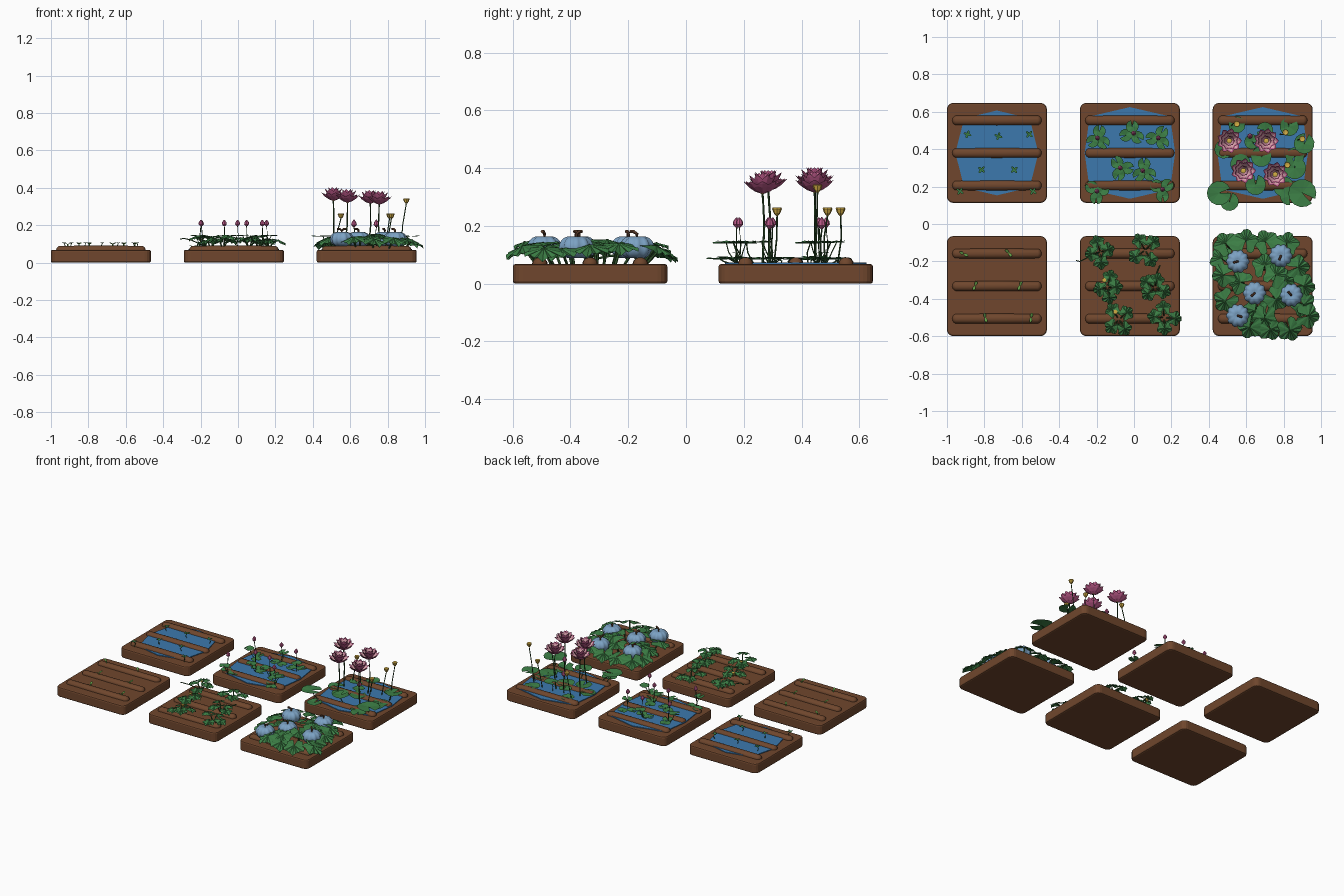
import bpy, bmesh, random
from math import sin, cos, pi, atan2, hypot, radians
from mathutils import Matrix, Vector

random.seed(4)
if "Cube" in bpy.data.objects:
    bpy.data.objects.remove(bpy.data.objects["Cube"], do_unlink=True)

COLOURS = {
    "soil": (.16, .062, .026), "water": (.045, .19, .42), "leaf green": (.045, .21, .06),
    "stem green": (.03, .09, .025), "sprout green": (.12, .33, .06), "petal pink": (.5, .1, .25),
    "pale pink": (.75, .38, .44), "pollen yellow": (.65, .42, .06),
    "gourd blue": (.2, .36, .55), "woody brown": (.12, .05, .025)}
MATS = {}
for name, rgb in COLOURS.items():
    m = bpy.data.materials.new(name)
    m.use_nodes = True
    m.diffuse_color = (*rgb, 1)
    m.node_tree.nodes["Principled BSDF"].inputs["Base Color"].default_value = (*rgb, 1)
    MATS[name] = m


def finish(bm, name, mat, smooth=False):
    """Turn a bmesh into a named object of one colour."""
    mesh = bpy.data.meshes.new(name)
    bm.to_mesh(mesh)
    bm.free()
    mesh.materials.append(MATS[mat])
    for p in mesh.polygons:
        p.use_smooth = smooth
    ob = bpy.data.objects.new(name, mesh)
    bpy.context.collection.objects.link(ob)
    return ob


def loft(bm, rings, closed=True):
    """Skin a list of point rings with quads."""
    rows = [[bm.verts.new(p) for p in ring] for ring in rings]
    n = len(rows[0])
    for a, b in zip(rows, rows[1:]):
        for i in range(n if closed else n - 1):
            j = (i + 1) % n
            bm.faces.new((a[i], a[j], b[j], b[i]))
    return rows


def tube(bm, pts, r, n=5):
    pts = [Vector(p) for p in pts]
    rings = []
    for i, p in enumerate(pts):
        d = pts[min(i + 1, len(pts) - 1)] - pts[max(i - 1, 0)]
        q = d.to_track_quat('Z', 'Y')
        rings.append([p + q @ Vector((r * cos(k * 2 * pi / n), r * sin(k * 2 * pi / n), 0)) for k in range(n)])
    rows = loft(bm, rings)
    bm.faces.new(rows[0][::-1])
    bm.faces.new(rows[-1])


def stem(bm, a, b, r):
    """Gently bent stalk from a to b."""
    a, b = Vector(a), Vector(b)
    mid = a.lerp(b, .55) + Vector((random.uniform(-.008, .008), random.uniform(-.008, .008), 0))
    tube(bm, (a, mid, b), r)


def lathe(bm, profile, pos, n=8):
    x, y, z = pos
    rows = loft(bm, [[(x + r * cos(k * 2 * pi / n), y + r * sin(k * 2 * pi / n), z + h)
                      for k in range(n)] for r, h in profile])
    bm.faces.new(rows[0][::-1])
    bm.faces.new(rows[-1])


def fan(bm, rim, mat, closed=False):
    c = bm.verts.new(mat @ Vector((0, 0, 0)))
    vs = [bm.verts.new(mat @ Vector(p)) for p in rim]
    for a, b in zip(vs, vs[1:] + (vs[:1] if closed else [])):
        bm.faces.new((c, a, b))


def pad(bm, x, y, z, r, yaw):
    """Round floating leaf with a notch."""
    angles = [.2 + (2 * pi - .4) * k / 13 for k in range(14)]
    rim = [(r * cos(t), r * sin(t), .004 + .003 * sin(3 * t)) for t in angles]
    fan(bm, rim, Matrix.Translation((x, y, z)) @ Matrix.Rotation(yaw, 4, 'Z'))


def vine_leaf(bm, x, y, z, r, yaw, tilt):
    """Five-lobed drooping leaf, notched at its stalk."""
    rim = []
    for k in range(21):
        t = -pi * .93 + 2 * pi * .93 * k / 20
        rr = r * (.87 + .13 * cos(5 * t))
        rim.append((rr * cos(t), rr * sin(t), -.25 * rr - .006 * cos(10 * t)))
    fan(bm, rim, Matrix.Translation((x, y, z)) @ Matrix.Rotation(yaw, 4, 'Z') @ Matrix.Rotation(tilt, 4, 'Y'))


def oval(bm, x, y, z, length, yaw, rise=.3):
    """Small seedling leaf growing outward from a point."""
    rim = [(length * (.5 - .5 * cos(t)), length * .3 * sin(t), rise * length * (.5 - .5 * cos(t)))
           for t in [2 * pi * k / 8 for k in range(1, 8)]]
    fan(bm, rim, Matrix.Translation((x, y, z)) @ Matrix.Rotation(yaw, 4, 'Z'), True)


def petal(bm, pos, yaw, length, width, lean, shrink=1, inset=0):
    """Cupped, pointed petal; lean is its angle from upright."""
    mat = Matrix.Translation(pos) @ Matrix.Rotation(yaw, 4, 'Z')
    rows = []
    for t, w in ((.05, .3), (.35, .85), (.65, 1), (.85, .6), (1, .04)):
        a = lean * (1.25 - .35 * t)
        d, h, hw = length * shrink * t * sin(a), length * shrink * t * cos(a), width * w * shrink
        rows.append([mat @ Vector((d - inset - .3 * abs(s) * hw * cos(a), s * hw,
                                   h + inset + .3 * abs(s) * hw * sin(a))) for s in (-1, 0, 1)])
    loft(bm, rows, False)


COLS, FRONT, BACK = (-.733, -.022, .688), -.332, .38
SOIL_Z, ROW_Z = .068, .09

# Raised beds, planting ridges
for stage, cx in zip(("seedling", "young", "mature"), COLS):
    for kind, cy in (("gourd", FRONT), ("lotus", BACK)):
        bm = bmesh.new()
        bmesh.ops.create_cube(bm, size=1, matrix=Matrix.Translation((cx, cy, SOIL_Z / 2))
                              @ Matrix.Diagonal((.535, .535, SOIL_Z, 1)))
        upright = [e for e in bm.edges if abs(e.verts[0].co.z - e.verts[1].co.z) > .01]
        bmesh.ops.bevel(bm, geom=upright, offset=.035, segments=4, profile=.5, affect='EDGES')
        bed = finish(bm, f"{stage}_{kind}_bed", "soil")
        mod = bed.modifiers.new("soft_edges", 'BEVEL')
        mod.width, mod.segments, mod.limit_method, mod.angle_limit = .009, 2, 'ANGLE', radians(50)
        bm = bmesh.new()
        for dy in (-.174, 0, .174):
            made = bmesh.ops.create_uvsphere(bm, u_segments=16, v_segments=10, radius=.027)
            for v in made["verts"]:
                side = .212 if v.co.x > 1e-4 else -.212 if v.co.x < -1e-4 else 0
                v.co = (cx + v.co.x + side, cy + dy + v.co.y, SOIL_Z + v.co.z * .85)
        finish(bm, f"{stage}_{kind}_ridges", "soil", True)

# Ponds
for stage, cx, (hx, hy, kx, ky) in zip(("seedling", "young", "mature"), COLS,
                                       ((.222, .227, .175, .185), (.242, .245, .215, .195), (.242, .245, .215, .195))):
    bm = bmesh.new()
    rim = [(hx, 0), (kx, ky), (0, hy), (-kx, ky), (-hx, 0), (-kx, -ky), (0, -hy), (kx, -ky)]
    rows = loft(bm, [[(cx + x, BACK + y, z) for x, y in rim] for z in (SOIL_Z - .01, SOIL_Z + .005)])
    bm.faces.new(rows[-1])
    finish(bm, f"{stage}_pond", "water")

# Lotus seedlings
stems, leaves = bmesh.new(), bmesh.new()
for x, y in ((-.89, .48), (-.725, .47), (-.56, .48), (-.815, .29), (-.64, .29), (-.93, .175), (-.54, .175)):
    stem(stems, (x, y, SOIL_Z), (x, y, .105), .0025)
    yaw = random.uniform(0, pi)
    for k in range(4):
        oval(leaves, x, y, .105, .022, yaw + k * pi / 2, .15)
finish(stems, "lotus_seedling_stems", "stem green")
finish(leaves, "lotus_seedling_leaves", "leaf green")

# Gourd seedlings
leaves = bmesh.new()
for x, y, yaw in ((-.91, -.16, 2.7), (-.67, -.155, 2.3), (-.85, -.33, 1.2),
                  (-.61, -.33, 1.2), (-.795, -.5, 1.8), (-.55, -.5, 1.4)):
    tube(leaves, ((x, y, SOIL_Z), (x, y, .1)), .004)
    for k in range(2):
        oval(leaves, x, y, .098, .026, yaw + k * pi, .4)
finish(leaves, "gourd_seedling_leaves", "sprout green")

# Young lotus: two or three pads and a bud on each plant
stems, pads, buds = bmesh.new(), bmesh.new(), bmesh.new()
for x, y in ((-.19, .46), (-.01, .485), (.13, .46), (-.07, .3), (.055, .285), (-.2, .175), (.15, .185)):
    top = (x - random.uniform(-.01, .015), y, .195)
    stem(stems, (x, y, SOIL_Z), top, .0025)
    lathe(buds, ((.004, 0), (.013, .01), (.012, .02), (.002, .034)), top)
    yaw = random.uniform(0, 2 * pi)
    for k, z in enumerate((.084, .086, .142)):
        a = yaw + k * 2.2
        px, py = x + .036 * cos(a), y + .036 * sin(a)
        pad(pads, px, py, z, .034, a)
        stem(stems, (x, y, SOIL_Z), (px, py, z), .002)
finish(stems, "young_lotus_stems", "stem green")
finish(pads, "young_lotus_pads", "leaf green")
finish(buds, "young_lotus_buds", "petal pink")

# Mature lotus pads
stems, pads = bmesh.new(), bmesh.new()
for x, y, r, high in ((.55, .53, .045, 0), (.48, .4, .05, 0), (.83, .52, .05, 0), (.91, .43, .055, 1),
                      (.86, .36, .05, 0), (.68, .36, .055, 0), (.57, .32, .055, 0), (.65, .21, .055, 1),
                      (.86, .3, .06, 0), (.455, .165, .065, 1), (.51, .12, .05, 0), (.8, .2, .055, 0),
                      (.9, .165, .075, 1), (.7, .5, .045, 1), (.63, .44, .04, 0), (.83, .15, .05, 0)):
    z = (.085, .138)[high] + random.uniform(-.003, .005)
    pad(pads, x, y, z, r, random.uniform(0, 2 * pi))
    stem(stems, (.688 + (x - .688) * .85, .38 + (y - .38) * .85, SOIL_Z), (x, y, z), .0025)
finish(pads, "mature_lotus_pads", "leaf green")

# Lotus blossoms: pink petal backs with slightly smaller pale linings
backs, linings, hearts = bmesh.new(), bmesh.new(), bmesh.new()
for x, y, z in ((.51, .445, .33), (.707, .445, .315), (.585, .285, .32), (.755, .265, .31)):
    stem(stems, (x + random.uniform(-.02, .02), y, SOIL_Z), (x, y, z), .004)
    for ring, (count, length, width, lean) in enumerate(((9, .08, .022, 1.1), (8, .082, .021, .72), (7, .078, .018, .42))):
        for k in range(count):
            yaw = 2 * pi * (k + ring * .5) / count
            petal(backs, (x, y, z), yaw, length, width, lean)
            petal(linings, (x, y, z), yaw, length, width, lean, .88, .002)
    lathe(hearts, ((.005, 0), (.014, .03), (.014, .034), (.004, .036)), (x, y, z))
finish(backs, "blossom_petal_backs", "petal pink")
finish(linings, "blossom_petal_linings", "pale pink")
finish(hearts, "blossom_hearts", "pollen yellow")

# Seed pods and unopened buds
pods, buds = bmesh.new(), bmesh.new()
for x, y, z in ((.55, .535, .235), (.81, .49, .235), (.9, .455, .315), (.82, .315, .235)):
    stem(stems, (x - .03, y - .01, SOIL_Z), (x, y, z), .003)
    lathe(pods, ((.004, 0), (.012, .01), (.017, .024), (.015, .028), (.004, .026)), (x, y, z))
for x, y, z in ((.62, .47, .19), (.74, .29, .19)):
    stem(stems, (x, y, SOIL_Z), (x, y, z), .003)
    lathe(buds, ((.005, 0), (.015, .012), (.013, .024), (.002, .04)), (x, y, z))
finish(pods, "lotus_seed_pods", "pollen yellow")
finish(buds, "mature_lotus_buds", "petal pink")
finish(stems, "mature_lotus_stems", "stem green")

# Young gourd vines
stems, leaves, blooms = bmesh.new(), bmesh.new(), bmesh.new()
for i, (x, y) in enumerate(((-.18, -.15), (.06, -.14), (-.14, -.34), (.11, -.34), (-.08, -.51), (.16, -.5))):
    yaw = random.uniform(0, 2 * pi)
    for k in range(4):
        a = yaw + k * pi / 2 + random.uniform(-.3, .3)
        reach = random.uniform(.04, .065)
        px, py, z = x + reach * cos(a), y + reach * sin(a), random.uniform(.115, .145)
        vine_leaf(leaves, px, py, z, .044, a, random.uniform(.1, .4))
        tube(stems, ((x, y, SOIL_Z), (x + .5 * reach * cos(a), y + .5 * reach * sin(a), z - .01), (px, py, z)), .004)
    if i % 2 == 0:
        lathe(blooms, ((.003, 0), (.006, .012), (.013, .02)), (x - .02, y + .04, .11), 5)
tube(stems, ((-.18, -.15, .09), (-.25, -.18, .12), (-.29, -.2, .13), (-.31, -.195, .125)), .003)
tube(stems, ((.11, -.34, .08), (.12, -.27, .095), (.14, -.22, .1)), .004)
finish(stems, "young_gourd_stems", "stem green")
finish(leaves, "young_gourd_leaves", "leaf green")
finish(blooms, "young_gourd_blooms", "pollen yellow")

# Mature gourd foliage: drooping outward from the middle of the bed
stems, leaves = bmesh.new(), bmesh.new()
for dx, dy in ((-.2, .23), (-.09, .245), (.015, .24), (.13, .23), (-.21, .06), (-.12, .02), (.01, .11),
               (.07, .06), (.19, .1), (.12, .03), (.07, -.07), (.01, -.17), (-.07, -.22), (-.2, -.08),
               (.22, 0), (.22, -.1), (.245, -.16), (.145, -.235), (.04, -.23), (-.04, -.13), (-.22, .15)):
    d = hypot(dx, dy)
    x, y, z = COLS[2] + dx, FRONT + dy, .158 - .12 * d + random.uniform(-.012, .008)
    vine_leaf(leaves, x, y, z, .073, atan2(dy, dx) + random.uniform(-.5, .5), .08 + d)
    tube(stems, ((COLS[2] + dx * .8, FRONT + dy * .8, SOIL_Z), (x, y, z)), .005)
finish(stems, "mature_gourd_stems", "stem green")
finish(leaves, "mature_gourd_leaves", "leaf green")

# Ribbed gourds with woody stalks
gourds, stalks = bmesh.new(), bmesh.new()
for x, y in ((.555, -.2), (.785, -.17), (.645, -.37), (.84, -.38), (.555, -.49)):
    made = bmesh.ops.create_uvsphere(gourds, u_segments=40, v_segments=12, radius=1)
    for v in made["verts"]:
        t, r = atan2(v.co.y, v.co.x), hypot(v.co.x, v.co.y)
        rib = .055 + .008 * abs(cos(5 * t))
        h = v.co.z * (1 - .35 * (1 - r) ** 2)
        v.co = (x + r * rib * cos(t), y + r * rib * sin(t), .126 + h * .047)
    a = random.uniform(0, 2 * pi)
    tube(stalks, ((x, y, .15), (x, y, .172), (x + .012 * cos(a), y + .012 * sin(a), .18),
                  (x + .025 * cos(a), y + .025 * sin(a), .181)), .006, 6)
finish(gourds, "gourds", "gourd blue", True)
finish(stalks, "gourd_stalks", "woody brown")
